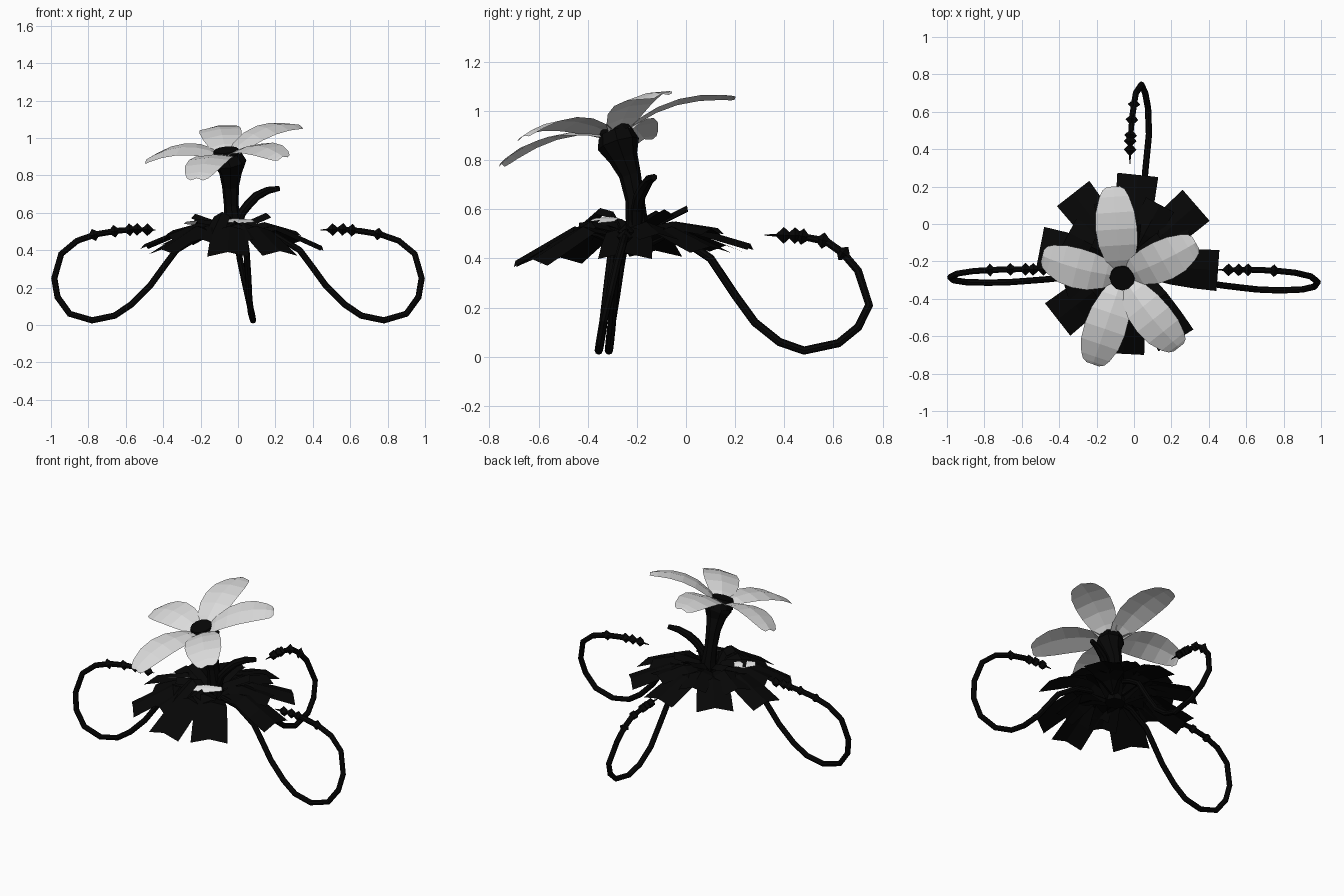
import bpy, bmesh
from math import sin, cos, radians
from mathutils import Vector, Matrix

cube = bpy.data.objects.get("Cube")
if cube:
    bpy.data.objects.remove(cube)


def make_material(name, value):
    m = bpy.data.materials.new(name)
    m.use_nodes = True
    colour = (value, value, value, 1)
    m.diffuse_color = colour
    bsdf = next(n for n in m.node_tree.nodes if n.type == 'BSDF_PRINCIPLED')
    bsdf.inputs["Base Color"].default_value = colour
    return m


PALE = make_material("pale petal", 0.72)
DARK = make_material("near black", 0.002)


def add_mesh(name, mesh, mat):
    mesh.materials.clear()
    mesh.materials.append(mat)
    ob = bpy.data.objects.new(name, mesh)
    bpy.context.collection.objects.link(ob)
    return ob


def from_bmesh(name, bm, mat):
    mesh = bpy.data.meshes.new(name)
    bm.to_mesh(mesh)
    bm.free()
    return add_mesh(name, mesh, mat)


def tube(name, points, radii, mat):
    """Faceted tube along a path with one radius per point."""
    cu = bpy.data.curves.new(name, 'CURVE')
    cu.dimensions = '3D'
    cu.bevel_depth = 1
    cu.bevel_resolution = 2
    cu.use_fill_caps = True
    sp = cu.splines.new('POLY')
    sp.points.add(len(points) - 1)
    for p, co, r in zip(sp.points, points, radii):
        p.co = (*co, 1)
        p.radius = r
    temp = bpy.data.objects.new(name, cu)
    bpy.context.collection.objects.link(temp)
    bpy.context.view_layer.update()
    deps = bpy.context.evaluated_depsgraph_get()
    mesh = bpy.data.meshes.new_from_object(temp.evaluated_get(deps))
    for poly in mesh.polygons:
        poly.use_smooth = False
    bpy.data.objects.remove(temp)
    return add_mesh(name, mesh, mat)


def blade(name, spine, half_widths, side, ridge, mat):
    """Strip along a spine, three points across, edges dropped by ridge."""
    bm = bmesh.new()
    rows = []
    for p, w in zip(spine, half_widths):
        rows.append([bm.verts.new(p + side * w * s - Vector((0, 0, ridge * s * s)))
                     for s in (-1, 0, 1)])
    for a, b in zip(rows, rows[1:]):
        for i in range(2):
            bm.faces.new((a[i], a[i + 1], b[i + 1], b[i]))
    bmesh.ops.recalc_face_normals(bm, faces=bm.faces)
    return from_bmesh(name, bm, mat)


# Bloom: five broad petals around a tilted dark centre
centre = Vector((-0.06, -0.28, 0.895))
normal = Vector((-0.1, -0.29, 1)).normalized()
tips = {"back": (-0.11, 0.2, 1.06), "left_back": (0.33, -0.1, 1.07),
        "left_front": (0.24, -0.66, 0.9), "right_front": (-0.22, -0.75, 0.785),
        "right": (-0.49, -0.17, 0.885)}
steps = (0.06, 0.2, 0.38, 0.56, 0.74, 0.9, 0.97, 1)
widths = (0.045, 0.08, 0.105, 0.112, 0.105, 0.08, 0.06, 0.035)
for key, tip in tips.items():
    reach = Vector(tip) - centre
    side = normal.cross(reach).normalized()
    spine = [centre + reach * t + normal * 0.26 * t * (1 - t) for t in steps]
    blade(key + "_petal", spine, widths, side, 0.012, PALE)

bm = bmesh.new()
turn = Vector((0, 0, 1)).rotation_difference(normal).to_matrix().to_4x4()
bmesh.ops.create_cone(bm, cap_ends=True, segments=12, radius1=0.075, radius2=0.066,
                      depth=0.06,
                      matrix=Matrix.Translation(centre + normal * 0.013) @ turn)
from_bmesh("bloom_centre", bm, DARK)

# Stem flaring into the cup below the bloom
tube("stem", [(-0.02, -0.2, 0.42), (-0.028, -0.2, 0.55), (-0.036, -0.208, 0.64),
              (-0.04, -0.228, 0.74), (-0.04, -0.255, 0.81), (-0.04, -0.275, 0.865),
              (-0.055, -0.283, 0.9)],
     (0.06, 0.045, 0.039, 0.045, 0.06, 0.087, 0.075), DARK)

# Curled shoot beside the stem
tube("curled_shoot", [(-0.01, -0.2, 0.52), (0.02, -0.2, 0.6), (0.06, -0.19, 0.65),
                      (0.1, -0.17, 0.69), (0.16, -0.15, 0.72), (0.22, -0.13, 0.73)],
     (0.025, 0.024, 0.025, 0.024, 0.02, 0.014), DARK)

# Rosette: layers of square-ended arching leaves, open at the front left
root = Vector((-0.03, -0.215, 0))
layers = (("outer", (-4, 41, 84, 128, 169, 218, 267, 302), 0.48, 0.425, 0.53, 0.11),
          ("middle", (17, 62, 107, 152, 197, 242, 287), 0.36, 0.49, 0.55, 0.085),
          ("inner", (35, 85, 155, 205, 275), 0.22, 0.58, 0.56, 0.05),
          ("arched", (248,), 0.29, 0.52, 0.605, 0.055))
for label, angles, length, tip_z, arch_z, width in layers:
    for i, angle in enumerate(angles):
        a = radians(angle)
        out = Vector((cos(a), sin(a), 0))
        end = tip_z + 0.035 * sin(a)
        heights = (0.46, arch_z - 0.015, arch_z, (arch_z + end) / 2, end)
        spine = [root + out * length * t + Vector((0, 0, h))
                 for t, h in zip((0.06, 0.3, 0.5, 0.75, 1), heights)]
        shape = [width * f for f in (0.4, 0.7, 0.85, 0.95, 1)]
        blade(f"{label}_leaf_{i + 1}", spine, shape, Vector((-out.y, out.x, 0)),
              0.025, DARK)

# Pale fragments in the rosette: one leaning to the front, one to the back
for name, spot, along, side in (
        ("front_fragment", (0, -0.33, 0.56), (0.08, 0.05, 0), (-0.6, 0.8, 0.45)),
        ("back_fragment", (-0.23, -0.28, 0.55), (0.05, 0.04, 0), (-0.6, 0.8, -0.42))):
    spine = [Vector(spot) + Vector(along) * d for d in (-1, 0, 1)]
    blade(name, spine, (0.015, 0.028, 0.015), Vector(side), 0.003, PALE)


def vine(name, path, spikes):
    """Tube with double-ended four-sided barbs at fractional path positions."""
    path = [Vector(p) for p in path]
    tube(name, path, [0.017] * (len(path) - 2) + [0.014, 0.002], DARK)
    bm = bmesh.new()
    for f in spikes:
        i = min(int(f), len(path) - 2)
        step = path[i + 1] - path[i]
        spot = path[i] + step * (f - i)
        turn = Vector((0, 0, 1)).rotation_difference(step).to_matrix().to_4x4()
        for sign in (-1, 1):
            m = (Matrix.Translation(spot) @ turn
                 @ Matrix.Diagonal((1, 1, sign, 1)) @ Matrix.Translation((0, 0, 0.016)))
            bmesh.ops.create_cone(bm, cap_ends=False, segments=4, radius1=0.034,
                                  radius2=0.004, depth=0.032, matrix=m)
    bmesh.ops.recalc_face_normals(bm, faces=bm.faces)
    from_bmesh(name + "_barbs", bm, DARK)


# Side vines share one loop: distance outward, sideways sway, height
loop = ((0.08, 0, 0.5), (0.2, 0.01, 0.48), (0.33, 0.025, 0.4), (0.39, 0.035, 0.32),
        (0.47, 0.048, 0.21), (0.57, 0.06, 0.11), (0.66, 0.07, 0.05), (0.78, 0.075, 0.025),
        (0.9, 0.07, 0.06), (0.965, 0.055, 0.15), (0.982, 0.03, 0.25), (0.945, 0, 0.38),
        (0.86, -0.02, 0.45), (0.76, -0.03, 0.485), (0.65, -0.035, 0.503),
        (0.55, -0.035, 0.512), (0.44, -0.035, 0.508))
vine("left_vine", [(d, -0.28 - s, h) for d, s, h in loop], (13.1, 14.4, 14.9, 15.4))
vine("right_vine", [(-d, -0.265 - s * 0.65, h) for d, s, h in loop],
     (12.9, 13.9, 14.7, 15.1, 15.6))
vine("back_vine",
     ((0.03, -0.06, 0.49), (0.035, 0.01, 0.46), (0.045, 0.1, 0.4), (0.055, 0.2, 0.25),
      (0.06, 0.28, 0.14), (0.07, 0.38, 0.06), (0.08, 0.48, 0.025), (0.075, 0.62, 0.055),
      (0.06, 0.7, 0.12), (0.04, 0.745, 0.21), (0.01, 0.7, 0.35), (0, 0.64, 0.42),
      (-0.01, 0.57, 0.47), (-0.02, 0.45, 0.493), (-0.022, 0.32, 0.495)),
     (11, 12.1, 12.8, 13.05, 13.4))
